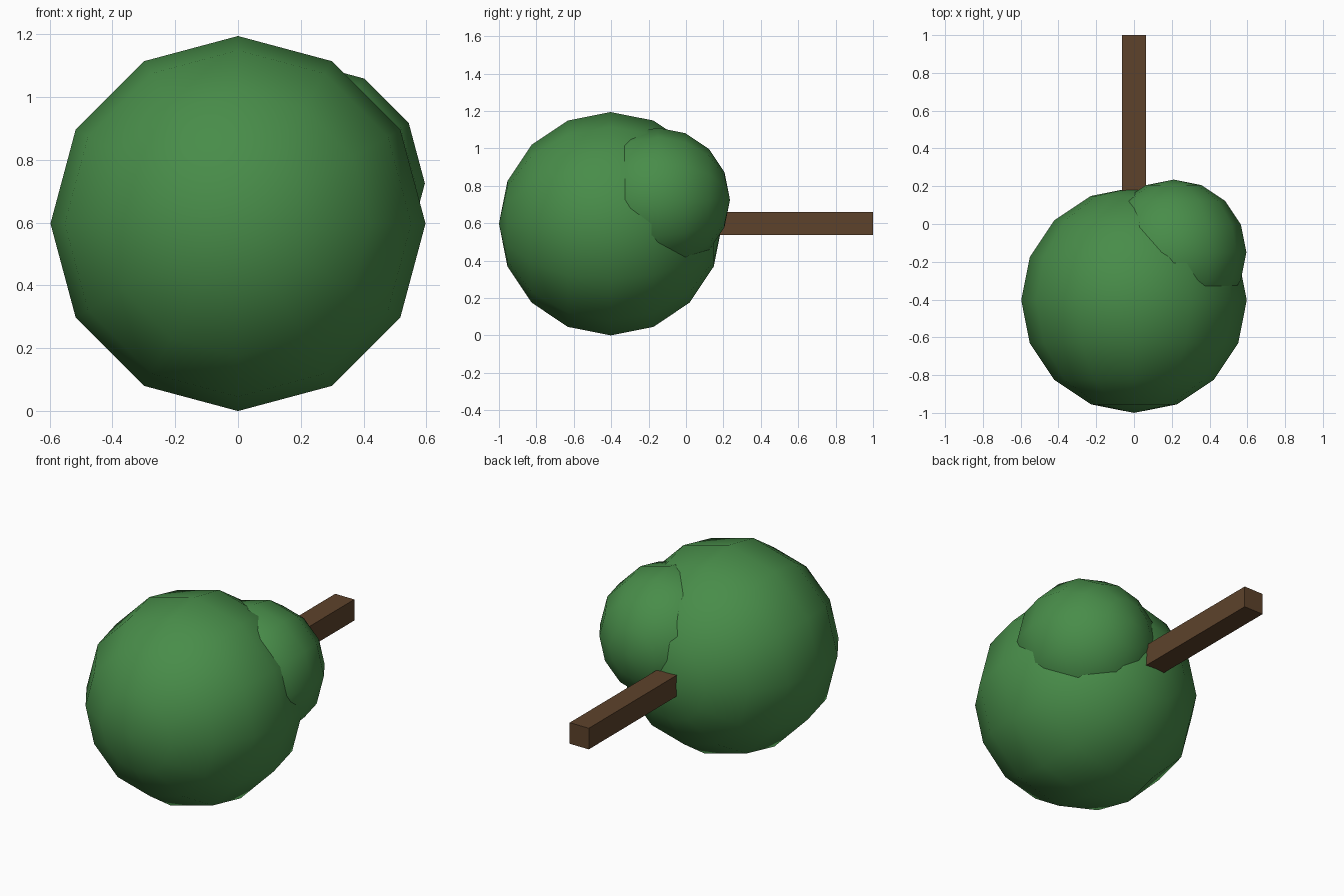
import bpy
import math

if "Cube" in bpy.data.objects:
    bpy.data.objects.remove(bpy.data.objects["Cube"])


def material(name, rgb):
    mat = bpy.data.materials.new(name)
    mat.diffuse_color = (*rgb, 1.0)
    mat.use_nodes = True
    mat.node_tree.nodes["Principled BSDF"].inputs["Base Color"].default_value = mat.diffuse_color
    return mat


leaf_green = material("leaf_green", (0.065, 0.265, 0.067))
bark_brown = material("bark_brown", (0.11, 0.055, 0.024))


def foliage(name, centre, radius):
    # Low-poly ball whose poles lie along the trunk (y)
    bpy.ops.mesh.primitive_uv_sphere_add(segments=12, ring_count=8, radius=radius,
                                         location=centre, rotation=(-math.pi / 2, 0, 0))
    ball = bpy.context.object
    ball.name = name
    bpy.ops.object.shade_smooth()
    ball.data.materials.append(leaf_green)


# Tree lying on its side: large crown and smaller side clump
foliage("crown", (0, -0.403, 0.597), 0.597)
foliage("side_clump", (0.21, -0.15, 0.725), 0.385)

# Square trunk, running from inside the crown to the back
trunk_start, trunk_end, trunk_width = -0.2, 1.0, 0.125
bpy.ops.mesh.primitive_cube_add(size=1, location=(0, (trunk_start + trunk_end) / 2, 0.598))
trunk = bpy.context.object
trunk.name = "trunk"
trunk.scale = (trunk_width, trunk_end - trunk_start, trunk_width)
bpy.ops.object.transform_apply(location=False, rotation=False, scale=True)
trunk.data.materials.append(bark_brown)
